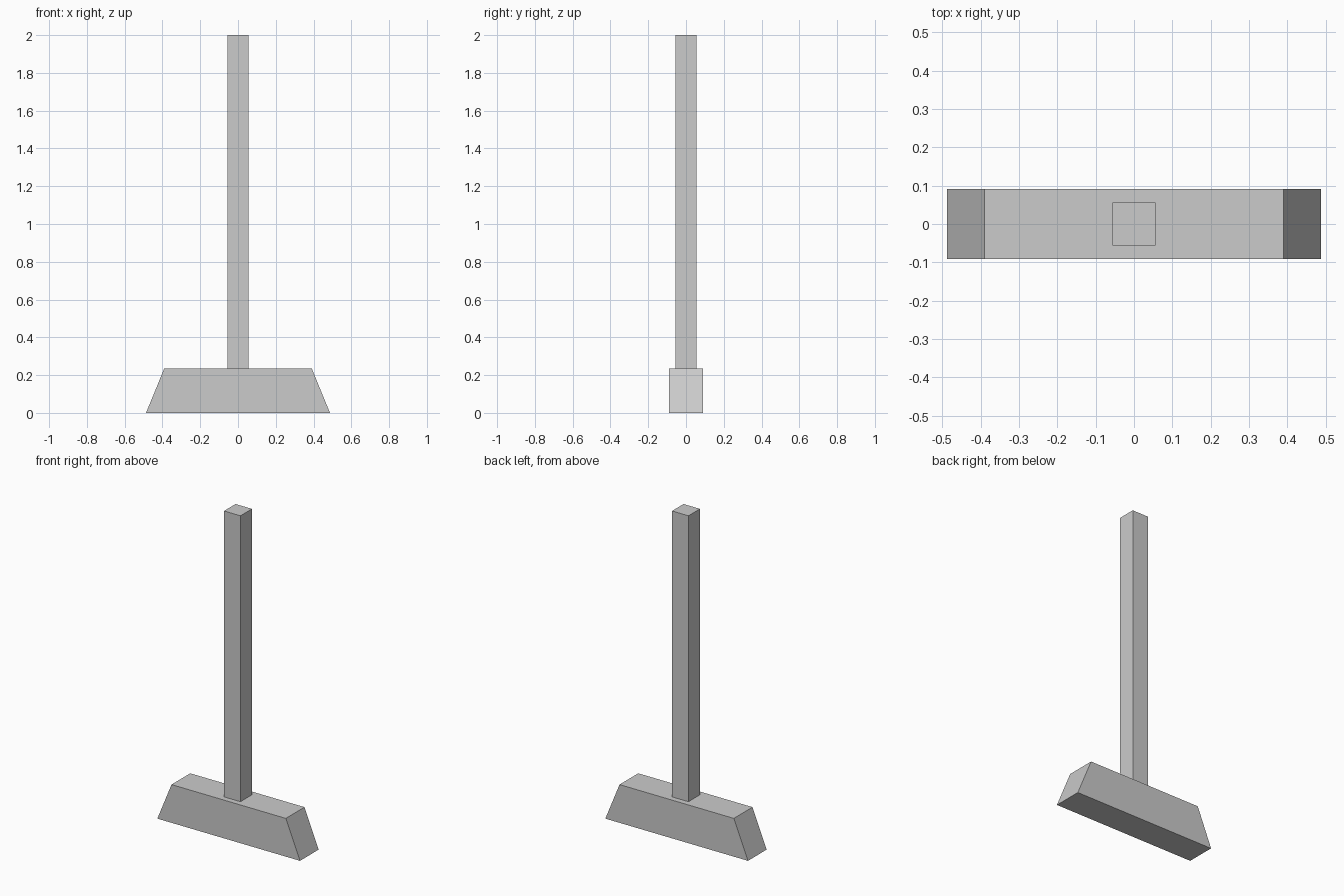
import bpy

if "Cube" in bpy.data.objects:
    bpy.data.objects.remove(bpy.data.objects["Cube"])

BASE_TOP = 0.236


def prism(name, profile, half_depth):
    """Extrude an x-z outline evenly about y = 0."""
    n = len(profile)
    verts = [(x, y, z) for y in (-half_depth, half_depth) for x, z in profile]
    faces = [tuple(range(n)), tuple(reversed(range(n, 2 * n)))]
    faces += [(i, i + n, (i + 1) % n + n, (i + 1) % n) for i in range(n)]
    mesh = bpy.data.meshes.new(name)
    mesh.from_pydata(verts, [], faces)
    obj = bpy.data.objects.new(name, mesh)
    bpy.context.collection.objects.link(obj)
    return obj


def tapered(bottom, top, z0, z1):
    return [(-bottom, z0), (bottom, z0), (top, z1), (-top, z1)]


# Foot block with sloped ends
prism("base", tapered(0.487, 0.39, 0, BASE_TOP), 0.091)

# Square upright post
prism("post", tapered(0.056, 0.056, BASE_TOP, 2.0), 0.056)
